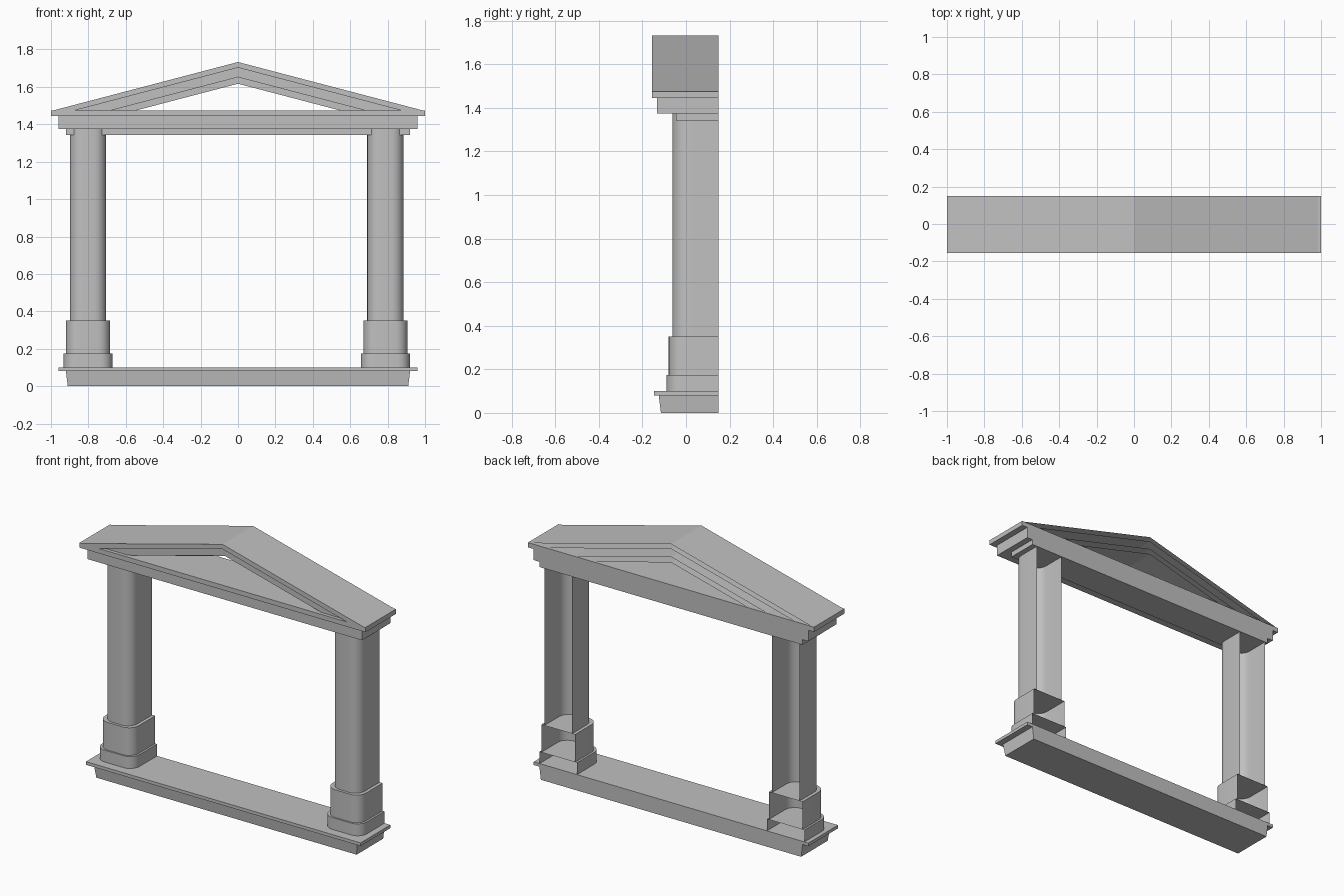
import bpy, bmesh, math

cube = bpy.data.objects.get("Cube")
if cube:
    bpy.data.objects.remove(cube, do_unlink=True)

stone = bpy.data.materials.new("grey_stone")
stone.use_nodes = True
grey = (0.53, 0.53, 0.53, 1)
stone.diffuse_color = grey
stone.node_tree.nodes["Principled BSDF"].inputs["Base Color"].default_value = grey

BACK = 0.15      # every part is an open shell ending at this wall plane


def finish(name, bm, smooth=False):
    bmesh.ops.recalc_face_normals(bm, faces=bm.faces)
    mesh = bpy.data.meshes.new(name)
    bm.to_mesh(mesh)
    bm.free()
    mesh.materials.append(stone)
    obj = bpy.data.objects.new(name, mesh)
    bpy.context.collection.objects.link(obj)
    if smooth:
        bpy.ops.object.select_all(action='DESELECT')
        obj.select_set(True)
        bpy.context.view_layer.objects.active = obj
        bpy.ops.object.shade_smooth_by_angle(angle=math.radians(30))
    return obj


def slab(name, half, front, z0, z1, taper=0.0):
    """Horizontal moulding: a box open at the back, its foot drawn in by taper."""
    bm = bmesh.new()
    bmesh.ops.create_cube(bm, size=2)
    for v in bm.verts:
        inset = taper if v.co.z < 0 else 0
        v.co.x *= half - inset
        v.co.y = BACK if v.co.y > 0 else front + inset
        v.co.z = z1 if v.co.z > 0 else z0
    back = [f for f in bm.faces if all(v.co.y == BACK for v in f.verts)]
    bmesh.ops.delete(bm, geom=back, context='FACES')
    finish(name, bm)


def rounded_shaft(name, cx, width, front, z0, z1, top, radius=0.065, steps=6):
    """Upright U-shaped shell with rounded front corners, open at the back."""
    h = width / 2
    outline = [(cx - h, BACK)]
    for side, start in ((-1, math.pi), (1, 1.5 * math.pi)):
        for i in range(steps + 1):
            a = start + i * math.pi / 2 / steps
            outline.append((cx + side * (h - radius) + radius * math.cos(a),
                            front + radius + radius * math.sin(a)))
    outline.append((cx + h, BACK))
    bm = bmesh.new()
    low = [bm.verts.new((x, y, z0)) for x, y in outline]
    high = [bm.verts.new((x, y, z1)) for x, y in outline]
    for i in range(len(outline) - 1):
        bm.faces.new((low[i], low[i + 1], high[i + 1], high[i]))
    if top:
        bm.faces.new(high)
    finish(name, bm, smooth=True)


def raking_band(name, outer, inner, front, foot=1.475, slope=0.262):
    """Chevron moulding of the gable, open at the back."""
    xo, xi = (outer - foot) / slope, (inner - foot) / slope
    pts = [(-xo, foot), (0, outer), (xo, foot), (xi, foot), (0, inner), (-xi, foot)]
    bm = bmesh.new()
    f = [bm.verts.new((x, front, z)) for x, z in pts]
    b = [bm.verts.new((x, BACK, z)) for x, z in pts]
    for i in range(6):
        j = (i + 1) % 6
        bm.faces.new((f[i], f[j], b[j], b[i]))
    bm.faces.new((f[0], f[1], f[4], f[5]))
    bm.faces.new((f[1], f[2], f[3], f[4]))
    finish(name, bm)


# Sill
slab("sill_plinth", 0.92, -0.125, 0.0, 0.08, taper=0.01)
slab("sill_plate", 0.96, -0.147, 0.08, 0.10)

# Columns with stepped pedestals
for side, cx in (("left", 0.788), ("right", -0.802)):
    rounded_shaft(side + "_pedestal_foot", cx, 0.262, -0.09, 0.10, 0.175, True)
    rounded_shaft(side + "_pedestal", cx, 0.236, -0.08, 0.175, 0.35, True)
    rounded_shaft(side + "_column", cx, 0.194, -0.063, 0.35, 1.375, False)

# Entablature
slab("lintel", 0.92, -0.046, 1.342, 1.375)
slab("frieze", 0.96, -0.133, 1.375, 1.445)
slab("cornice", 1.0, -0.155, 1.445, 1.475)

# Open gable, repeating the entablature's steps
raking_band("gable_cornice", 1.733, 1.703, -0.155)
raking_band("gable_frieze", 1.703, 1.652, -0.133)
raking_band("gable_lining", 1.652, 1.617, -0.046)
